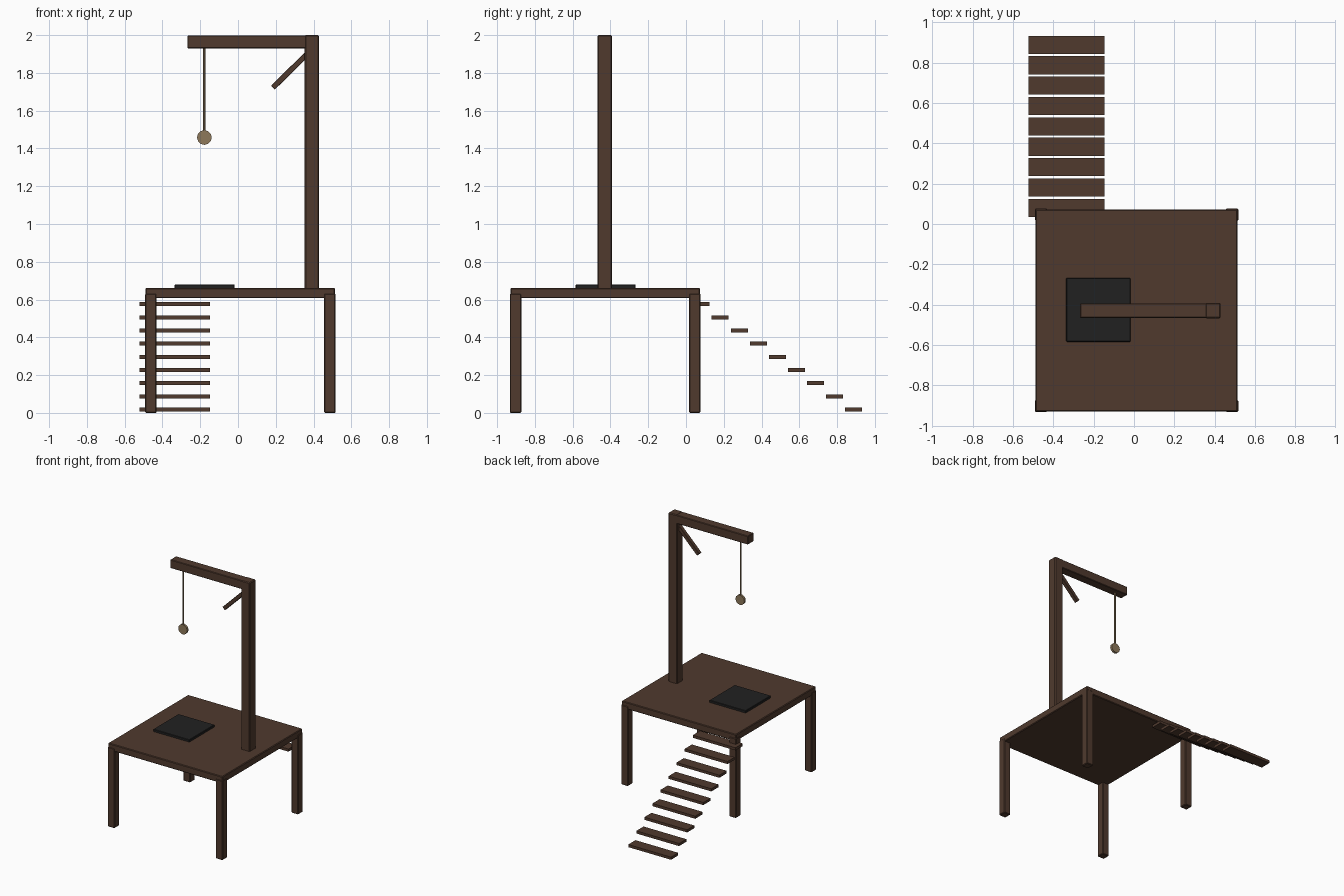
import bpy, math
from mathutils import Vector

if "Cube" in bpy.data.objects:
    bpy.data.objects.remove(bpy.data.objects["Cube"])


def material(name, rgb):
    m = bpy.data.materials.new(name)
    m.diffuse_color = (*rgb, 1)
    m.use_nodes = True
    m.node_tree.nodes["Principled BSDF"].inputs["Base Color"].default_value = m.diffuse_color
    return m


WOOD = material("dark wood", (0.080, 0.042, 0.027))
BLACK = material("trapdoor black", (0.015, 0.015, 0.015))
ROPE = material("rope tan", (0.27, 0.19, 0.105))


def box(name, lo, hi, mat=WOOD, bevel=0.0, angle=0.0):
    """Axis-aligned box between two corners, optionally turned about y."""
    lo, hi = Vector(lo), Vector(hi)
    bpy.ops.mesh.primitive_cube_add(size=1, location=(lo + hi) / 2)
    ob = bpy.context.object
    ob.name = name
    ob.scale = hi - lo
    bpy.ops.object.transform_apply(location=False, rotation=False, scale=True)
    ob.rotation_euler.y = angle
    ob.data.materials.append(mat)
    if bevel:
        mod = ob.modifiers.new("edge", 'BEVEL')
        mod.width = bevel
        mod.segments = 1
    return ob


def cylinder(name, radius, depth, loc, sides, rot=(0, 0, 0)):
    bpy.ops.mesh.primitive_cylinder_add(vertices=sides, radius=radius, depth=depth,
                                        location=loc, rotation=rot)
    ob = bpy.context.object
    ob.name = name
    ob.data.materials.append(ROPE)
    return ob


# Platform deck and trapdoor plate
box("platform", (-0.489, -0.930, 0.607), (0.514, 0.073, 0.662), bevel=0.005)
box("trapdoor", (-0.336, -0.584, 0.655), (-0.018, -0.267, 0.680), BLACK, 0.003)

# Four legs, standing slightly proud of the deck
LEG = 0.061
for side, x in (("left", -0.492), ("right", 0.517 - LEG)):
    for end, y in (("front", -0.933), ("back", 0.077 - LEG)):
        box(f"{end}_{side}_leg", (x, y, 0), (x + LEG, y + LEG, 0.632), bevel=0.005)

# Upright post, overhead beam and diagonal brace
box("post", (0.353, -0.468, 0.655), (0.430, -0.391, 2.0), bevel=0.006)
box("beam", (-0.268, -0.466, 1.930), (0.428, -0.393, 1.998), bevel=0.004)
start, end = Vector((0.185, 0, 1.722)), Vector((0.385, 0, 1.919))
mid, half = (start + end) / 2, (end - start).length / 2
box("brace", (mid.x - half, -0.445, mid.z - 0.0145), (mid.x + half, -0.415, mid.z + 0.0145),
    bevel=0.002, angle=-math.atan2(end.z - start.z, end.x - start.x))

# Hanging rope with a flat disc at its end
cylinder("rope", 0.006, 0.48, (-0.178, -0.43, 1.70), 8)
cylinder("rope_end_disc", 0.039, 0.018, (-0.178, -0.43, 1.458), 12, (math.pi / 2, 0, 0))

# Floating stair treads down the back
for i in range(9):
    y, z = 0.843 - 0.101 * i, 0.007 + 0.0698 * i
    box(f"stair_tread_{i + 1}", (-0.522, y, z), (-0.147, y + 0.09, z + 0.021))
